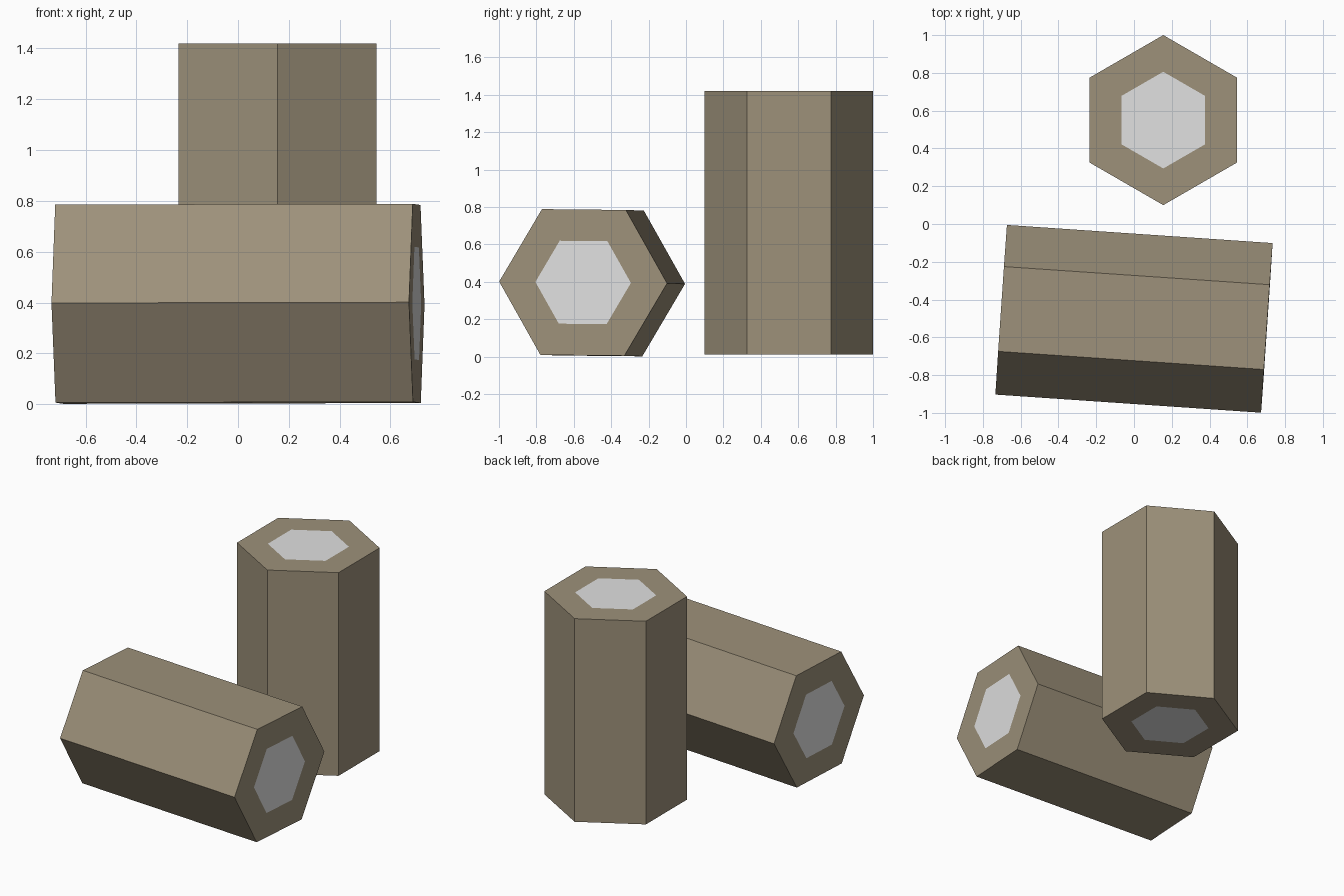
import bpy, bmesh, math
from mathutils import Matrix, Vector

if "Cube" in bpy.data.objects:
    bpy.data.objects.remove(bpy.data.objects["Cube"])


def material(name, rgb):
    m = bpy.data.materials.new(name)
    m.diffuse_color = (*rgb, 1)
    m.use_nodes = True
    m.node_tree.nodes["Principled BSDF"].inputs["Base Color"].default_value = m.diffuse_color
    return m


WOOD = material("dull_brown", (0.337, 0.283, 0.195))
CORE = material("light_grey", (0.753, 0.753, 0.753))

RADIUS, CORE_RADIUS, LENGTH = 0.45, 0.256, 1.41


def hex_rod(name, location, rotation):
    """Six-sided rod along local z with a flush grey core on both ends."""
    bm = bmesh.new()
    rings = []
    for z in (-LENGTH / 2, LENGTH / 2):
        rings.append([bm.verts.new((RADIUS * math.cos(a), RADIUS * math.sin(a), z))
                      for a in (math.radians(90 + 60 * i) for i in range(6))])
    low, high = rings
    for i in range(6):
        j = (i + 1) % 6
        bm.faces.new((low[i], low[j], high[j], high[i]))
    caps = [bm.faces.new(low[::-1]), bm.faces.new(high)]
    bm.normal_update()

    # Core: inset the end faces without depth
    bmesh.ops.inset_individual(
        bm, faces=caps, thickness=(RADIUS - CORE_RADIUS) * math.cos(math.pi / 6),
        use_even_offset=True)
    for f in bm.faces:
        center = f.calc_center_median()
        if math.hypot(center.x, center.y) < 0.01:
            f.material_index = 1

    mesh = bpy.data.meshes.new(name)
    bm.to_mesh(mesh)
    bm.free()
    mesh.materials.append(WOOD)
    mesh.materials.append(CORE)
    ob = bpy.data.objects.new(name, mesh)
    ob.matrix_world = Matrix.Translation(Vector(location)) @ rotation
    bpy.context.collection.objects.link(ob)


def rot(degrees, axis):
    return Matrix.Rotation(math.radians(degrees), 4, axis)


# Standing rod at the back, lying rod at the front with a slight turn and roll
hex_rod("standing_rod", (0.155, 0.55, 0.715), Matrix.Identity(4))
hex_rod("lying_rod", (0, -0.502, 0.395),
        rot(-3.9, 'Z') @ rot(89.88, 'Y') @ rot(-0.6, 'Z'))
